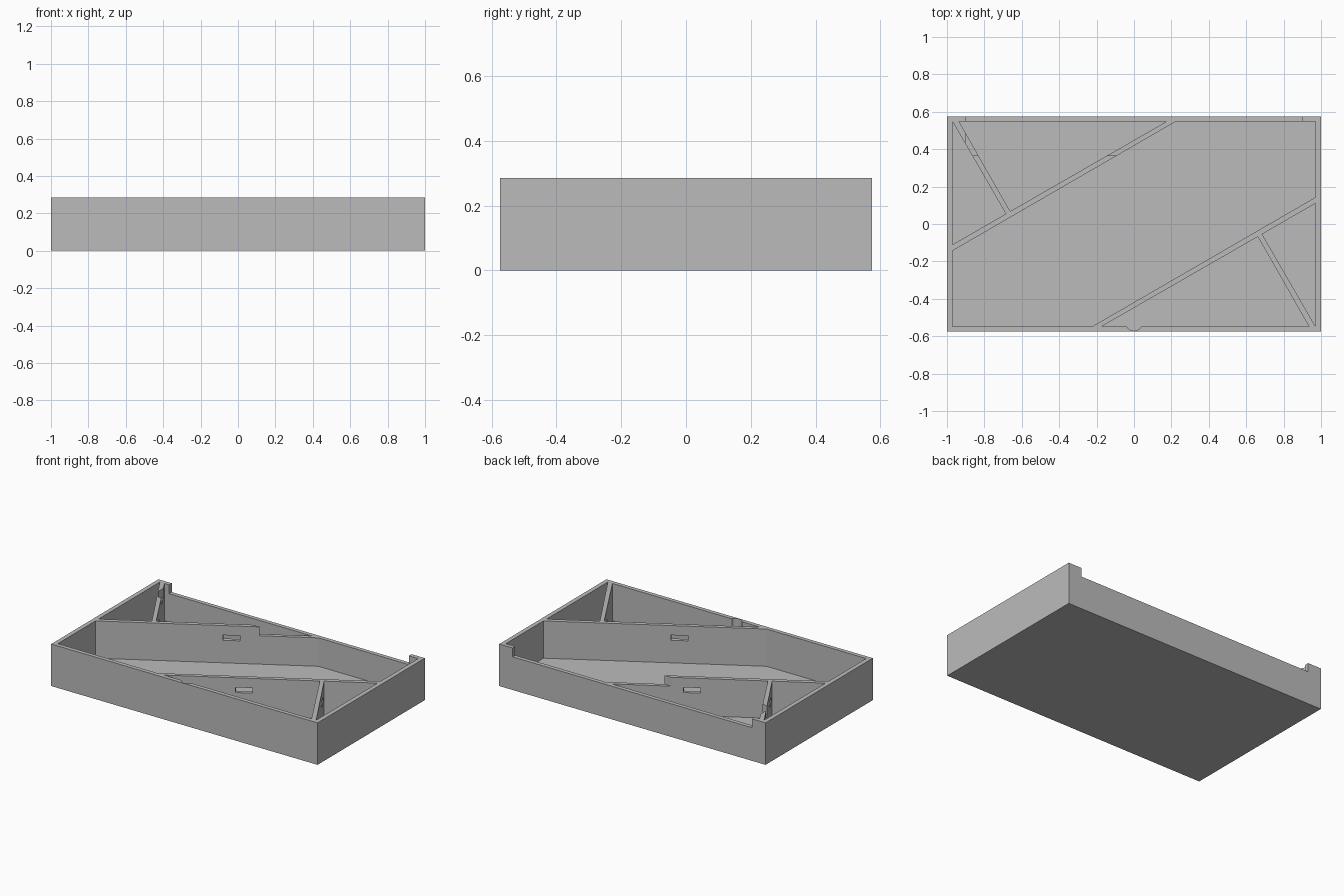
import bpy, bmesh, math
from mathutils import Matrix, Vector

cube = bpy.data.objects.get("Cube")
if cube:
    bpy.data.objects.remove(cube, do_unlink=True)

HX, HY, H = 1.0, 0.575, 0.285      # outer half sizes and height
IX, IY, FLOOR = 0.97, 0.547, 0.032  # inner half sizes and floor level
SLOPE = math.tan(math.radians(30))

grey = bpy.data.materials.new("grey plastic")
grey.use_nodes = True
colour = (0.5, 0.5, 0.5, 1)
grey.diffuse_color = colour
grey.node_tree.nodes["Principled BSDF"].inputs["Base Color"].default_value = colour


def prism(name, outline, z0, z1):
    """Upright solid with the given plan outline."""
    bm = bmesh.new()
    face = bm.faces.new([bm.verts.new((x, y, z0)) for x, y in outline])
    top = bmesh.ops.extrude_face_region(bm, geom=[face])["geom"]
    bmesh.ops.translate(bm, vec=(0, 0, z1 - z0),
                        verts=[v for v in top if isinstance(v, bmesh.types.BMVert)])
    bmesh.ops.recalc_face_normals(bm, faces=bm.faces)
    mesh = bpy.data.meshes.new(name)
    bm.to_mesh(mesh)
    bm.free()
    mesh.materials.append(grey)
    obj = bpy.data.objects.new(name, mesh)
    bpy.context.collection.objects.link(obj)
    return obj


def rect(x0, y0, x1, y1):
    return [(x0, y0), (x1, y0), (x1, y1), (x0, y1)]


def turned_rect(cx, cy, length, width, degrees):
    m = Matrix.Rotation(math.radians(degrees), 2)
    return [tuple(m @ Vector(p) + Vector((cx, cy)))
            for p in rect(-length / 2, -width / 2, length / 2, width / 2)]


def cut(body, outline, z0, z1):
    """Subtract a prism from the body and discard the cutter."""
    cutter = prism("cutter", outline, z0, z1)
    cutter.hide_render = True
    mod = body.modifiers.new("cut", "BOOLEAN")
    mod.operation, mod.solver, mod.object = "DIFFERENCE", "EXACT", cutter
    bpy.context.view_layer.update()
    graph = bpy.context.evaluated_depsgraph_get()
    mesh = bpy.data.meshes.new_from_object(body.evaluated_get(graph))
    body.modifiers.clear()
    body.data = mesh
    bpy.data.objects.remove(cutter, do_unlink=True)


def half_turn(points):
    return [(-x, -y) for x, y in points]


tray = prism("divided_tray", rect(-HX, -HY, HX, HY), 0, H)

# Compartments: a corner triangle and a long triangle at each end, and the middle
corner_pocket = [(-IX, IY), (-IX, -0.11), (-0.685, -0.11 + 0.285 * SLOPE)]
long_pocket = [(-0.935, IY), (-0.662, 0.068), (0.172, IY)]
middle_half = [(IX, 0.143), (IX, IY), (0.222, IY)]
for pocket in (corner_pocket, long_pocket):
    cut(tray, pocket, FLOOR, H + 0.1)
    cut(tray, half_turn(pocket), FLOOR, H + 0.1)
cut(tray, middle_half + half_turn(middle_half), FLOOR, H + 0.1)

# Slots through the long and short dividers
for slot in (turned_rect(-0.25, 0.291, 0.105, 0.08, 30),
             turned_rect(-0.735, 0.165, 0.105, 0.08, 120)):
    cut(tray, slot, 0.185, 0.22)
    cut(tray, half_turn(slot), 0.185, 0.22)

# Lowered back rim, reaching over the divider ends
cut(tray, rect(-0.9, 0.365, 0.9, HY + 0.1), H - 0.06, H + 0.1)

# Half-round groove inside the front wall
groove = [(0.04 * math.cos(a), -IY + 0.012 + 0.036 * math.sin(a))
          for a in (2 * math.pi * i / 32 for i in range(32))]
cut(tray, groove, FLOOR, H + 0.1)
